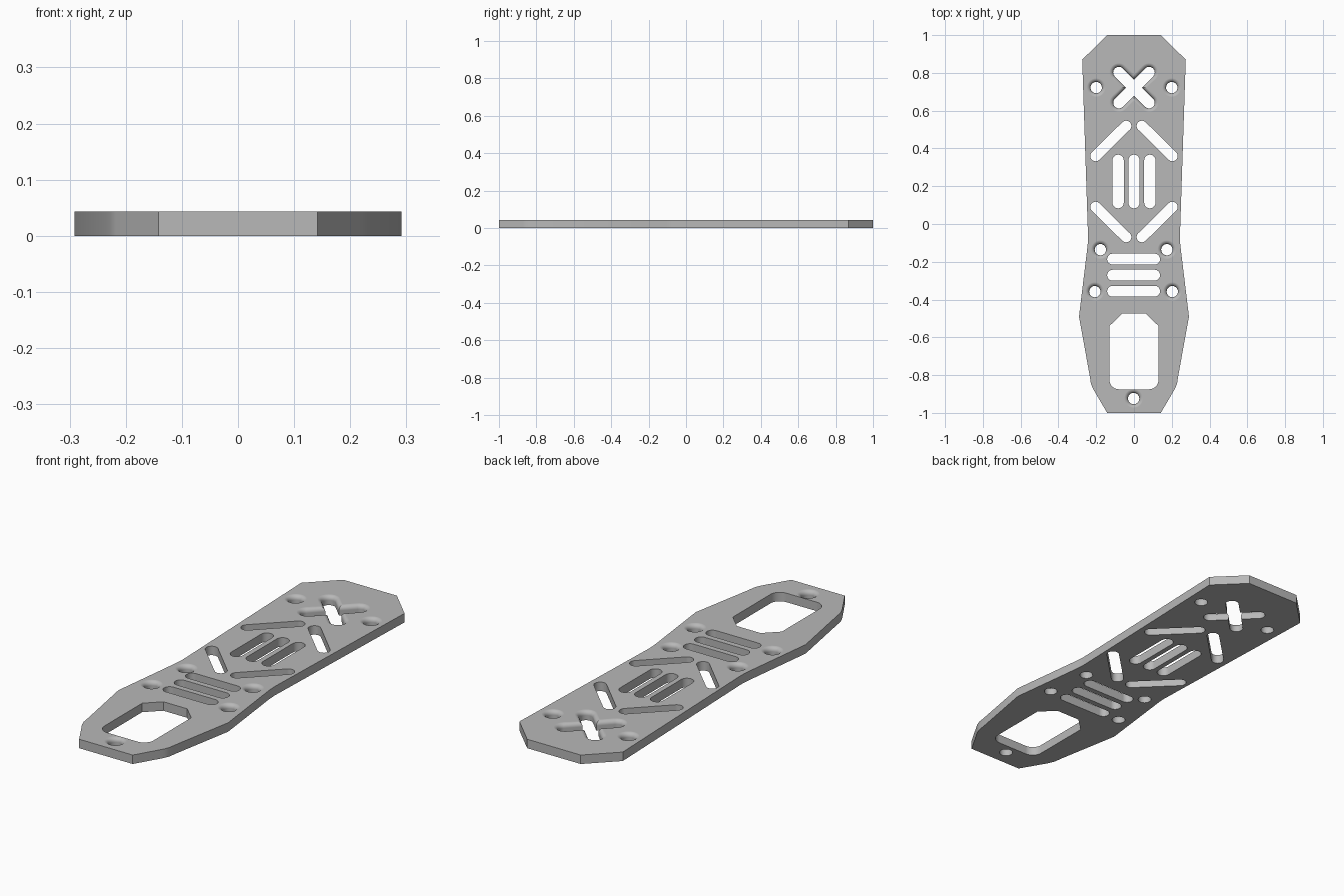
import bpy, bmesh, math
from mathutils import Vector

cube = bpy.data.objects.get("Cube")
if cube:
    bpy.data.objects.remove(cube, do_unlink=True)

T = 0.043      # plate thickness
R = 0.03       # hole and slot radius
FLARE = 0.02   # rounded lip of the screw holes and the cross

grey = bpy.data.materials.new("plate_grey")
grey.use_nodes = True
COLOUR = (0.48, 0.48, 0.48, 1)
grey.diffuse_color = COLOUR
grey.node_tree.nodes["Principled BSDF"].inputs["Base Color"].default_value = COLOUR


def loft(name, rings):
    """Closed solid through a stack of rings with equal point counts."""
    bm = bmesh.new()
    loops = [[bm.verts.new(p) for p in ring] for ring in rings]
    n = len(loops[0])
    for low, high in zip(loops, loops[1:]):
        for i in range(n):
            j = (i + 1) % n
            bm.faces.new((low[i], low[j], high[j], high[i]))
    bm.faces.new(loops[0][::-1])
    bm.faces.new(loops[-1])
    bmesh.ops.recalc_face_normals(bm, faces=bm.faces)
    mesh = bpy.data.meshes.new(name)
    bm.to_mesh(mesh)
    bm.free()
    mesh.materials.append(grey)
    obj = bpy.data.objects.new(name, mesh)
    bpy.context.collection.objects.link(obj)
    return obj


def prism(name, outline, z0, z1):
    return loft(name, [[(x, y, z) for x, y in outline] for z in (z0, z1)])


def mirrored(half):
    """Close a right-hand half outline with its reflection."""
    return half + [(-x, y) for x, y in reversed(half)]


def stadium(a, b, r, z, steps=14):
    """Rounded slot ring between two centres; a circle when they coincide."""
    a, b = Vector(a), Vector(b)
    d = b - a
    heading = math.atan2(d.y, d.x)
    ring = []
    for centre, start in ((b, -math.pi / 2), (a, math.pi / 2)):
        for i in range(steps):
            # stop short of the half turn on plain circles to avoid doubles
            t = heading + start + math.pi * i / (steps - 1 if d.length else steps)
            ring.append((centre.x + r * math.cos(t), centre.y + r * math.sin(t), z))
    return ring


cutters = []


def slot(a, b, r=R, lip=0):
    profile = [(r, -0.02)]
    if lip:
        for deg in range(0, 81, 16):
            t = math.radians(deg)
            profile.append((r + lip * (1 - math.cos(t)), T - lip + lip * math.sin(t)))
        profile.append((r + 2 * lip, T + 0.002))
    else:
        profile.append((r, T + 0.02))
    cutters.append(loft("slot_cutter", [stadium(a, b, rad, z) for rad, z in profile]))


# Plate outline
plate = prism("base_plate", mirrored([
    (0.142, -1), (0.217, -0.872), (0.228, -0.845), (0.235, -0.8), (0.291, -0.49),
    (0.245, -0.11), (0.243, -0.07), (0.274, 0.87), (0.142, 1)]), 0, T)

# Large window: chamfered at the back, rounded at the front
corner = [(0.08 + 0.05 * math.sin(t), -0.825 - 0.05 * math.cos(t))
          for t in (math.pi / 2 * i / 8 for i in range(9))]
cutters.append(prism("window_cutter",
                     mirrored(corner + [(0.13, -0.54), (0.063, -0.475)]), -0.02, T + 0.02))

# Screw holes with rounded lips
for x, y in ((-0.2, 0.722), (0.2, 0.722), (-0.178, -0.136), (0.174, -0.136),
             (-0.207, -0.358), (0.203, -0.358), (-0.002, -0.924)):
    slot((x, y), (x, y), lip=FLARE)

# Cross cutout and diagonal slots
for s in (-1, 1):
    slot((-0.08, 0.722 - 0.08 * s), (0.08, 0.722 + 0.08 * s), lip=FLARE)
    slot((0.042 * s, 0.519), (0.203 * s, 0.36), r=0.028)
    slot((0.042 * s, -0.069), (0.203 * s, 0.09), r=0.028)

# Lengthwise and crosswise vent slots
for i in (-1, 0, 1):
    slot((0.084 * i, 0.113), (0.084 * i, 0.337))
    y = -0.271 + 0.085 * i
    slot((-0.113, y), (0.109, y), r=0.029)

# Cut the plate
for cutter in cutters:
    cutter.hide_render = True
    mod = plate.modifiers.new("cut", 'BOOLEAN')
    mod.operation = 'DIFFERENCE'
    mod.solver = 'EXACT'
    mod.object = cutter
bpy.context.view_layer.update()
graph = bpy.context.evaluated_depsgraph_get()
cut_mesh = bpy.data.meshes.new_from_object(plate.evaluated_get(graph))
plate.modifiers.clear()
plate.data = cut_mesh
for cutter in cutters:
    bpy.data.objects.remove(cutter, do_unlink=True)

# Smooth the lips and slot ends, keep the rims sharp
bpy.ops.object.select_all(action='DESELECT')
plate.select_set(True)
bpy.context.view_layer.objects.active = plate
bpy.ops.object.shade_smooth_by_angle(angle=math.radians(25))
weighted = plate.modifiers.new("flat_top", 'WEIGHTED_NORMAL')
weighted.keep_sharp = True
